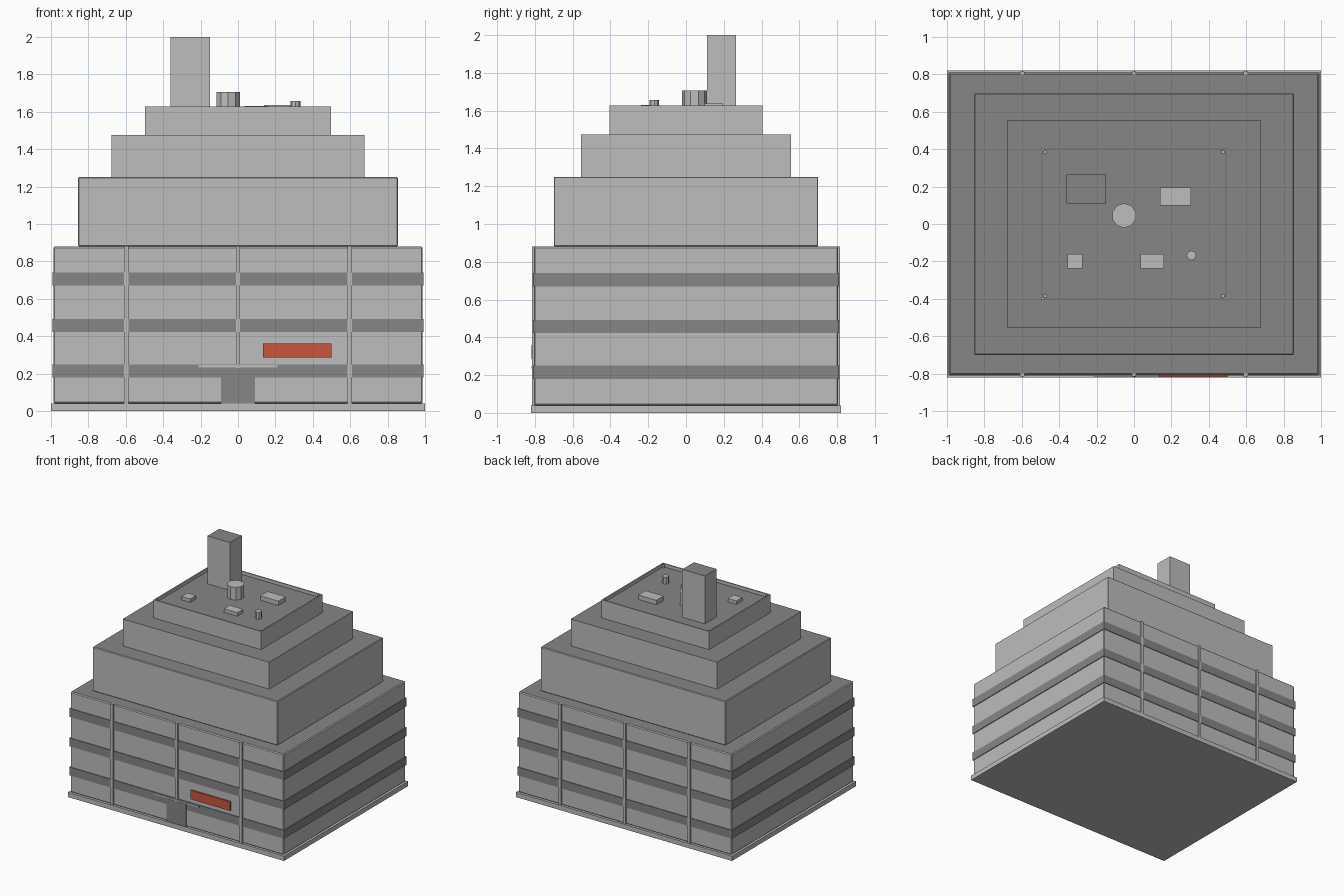
import bpy
import bmesh
from mathutils import Matrix, Vector

cube = bpy.data.objects.get("Cube")
if cube:
    bpy.data.objects.remove(cube, do_unlink=True)


def make_material(name, rgb):
    mat = bpy.data.materials.new(name)
    mat.use_nodes = True
    mat.diffuse_color = (*rgb, 1)
    bsdf = next(n for n in mat.node_tree.nodes if n.type == 'BSDF_PRINCIPLED')
    bsdf.inputs["Base Color"].default_value = (*rgb, 1)
    return mat


WALL = make_material("light_grey", (0.51, 0.51, 0.51))
DARK = make_material("dark_grey", (0.237, 0.237, 0.237))
RED = make_material("sign_red", (0.585, 0.095, 0.048))


def finish(name, bm, mats, dark_top=False):
    """Turn a bmesh into an object; optionally give upward faces the second colour."""
    bm.normal_update()
    if dark_top:
        for f in bm.faces:
            f.material_index = int(f.normal.z > 0.9)
    mesh = bpy.data.meshes.new(name)
    bm.to_mesh(mesh)
    bm.free()
    for m in mats:
        mesh.materials.append(m)
    obj = bpy.data.objects.new(name, mesh)
    bpy.context.collection.objects.link(obj)
    return obj


def box_mesh(x0, x1, y0, y1, z0, z1):
    bm = bmesh.new()
    size = Vector((x1 - x0, y1 - y0, z1 - z0))
    mid = Vector((x0 + x1, y0 + y1, z0 + z1)) / 2
    bmesh.ops.create_cube(bm, size=1, matrix=Matrix.Translation(mid) @ Matrix.Diagonal((*size, 1)))
    return bm


def box(name, x0, x1, y0, y1, z0, z1, mat=WALL):
    return finish(name, box_mesh(x0, x1, y0, y1, z0, z1), [mat])


def tier(name, hx, hy, z0, z1, bevel=0):
    """Centred block with a dark roof and optional chamfered edges."""
    bm = box_mesh(-hx, hx, -hy, hy, z0, z1)
    if bevel:
        bmesh.ops.bevel(bm, geom=bm.edges[:], offset=bevel, segments=1, affect='EDGES')
    return finish(name, bm, [WALL, DARK], dark_top=True)


def cylinder(name, x, y, radius, z0, z1, sides):
    bm = bmesh.new()
    bmesh.ops.create_cone(bm, cap_ends=True, segments=sides, radius1=radius, radius2=radius,
                          depth=z1 - z0, matrix=Matrix.Translation((x, y, (z0 + z1) / 2)))
    return finish(name, bm, [WALL])


# Stepped building body
box("base_slab", -1, 1, -0.82, 0.82, 0, 0.04)
tier("lower_storeys", 0.987, 0.806, 0.04, 0.88, bevel=0.007)
tier("second_tier", 0.855, 0.7, 0.88, 1.25, bevel=0.005)
tier("third_tier", 0.677, 0.556, 1.25, 1.475)

# Top tier with a parapet around a sunken roof
ROOF = 1.6
bm = box_mesh(-0.497, 0.497, -0.406, 0.406, 1.475, 1.627)
bm.normal_update()
top = next(f for f in bm.faces if f.normal.z > 0.9)
bmesh.ops.inset_individual(bm, faces=[top], thickness=0.014)
rim_edge = list(top.edges)
floor = bmesh.ops.extrude_discrete_faces(bm, faces=[top])["faces"][0]
bmesh.ops.translate(bm, verts=floor.verts, vec=(0, 0, ROOF - 1.627))
floor.material_index = 1
finish("top_tier", bm, [WALL, DARK])
for sx in (-1, 1):
    for sy in (-1, 1):
        x, y = sx * 0.476, sy * 0.385
        box("parapet_corner", x - 0.008, x + 0.008, y - 0.008, y + 0.008, ROOF, 1.622)

# Window bands wrapping the lower storeys
for z in (0.18, 0.423, 0.67):
    box("window_band", -0.993, 0.993, -0.811, 0.811, z, z + 0.07, DARK)

# Pilasters on front and back; the front middle one stops above the door
for x in (-0.597, 0, 0.597):
    for side in (-1, 1):
        bottom = 0.23 if (x == 0 and side < 0) else 0.04
        y0, y1 = sorted((side * 0.8, side * 0.815))
        box("pilaster", x - 0.012, x + 0.012, y0, y1, bottom, 0.882)

# Entrance and sign
box("door", -0.09, 0.09, -0.814, -0.8, 0.04, 0.23, DARK)
box("canopy", -0.21, 0.21, -0.819, -0.8, 0.234, 0.246)
box("sign", 0.135, 0.5, -0.819, -0.8, 0.285, 0.36, RED)

# Rooftop equipment
tower = box_mesh(-0.36, -0.15, 0.11, 0.265, ROOF, 2)
finish("stair_tower", tower, [WALL, DARK], dark_top=True)
cylinder("water_tank", -0.053, 0.045, 0.066, ROOF, 1.707, 10)
cylinder("vent_pipe", 0.307, -0.168, 0.026, ROOF, 1.657, 8)
box("roof_unit_large", 0.138, 0.305, 0.098, 0.195, ROOF, 1.637)
box("roof_unit_medium", 0.035, 0.16, -0.238, -0.16, ROOF, 1.63)
box("roof_unit_small", -0.355, -0.275, -0.238, -0.16, ROOF, 1.628)
